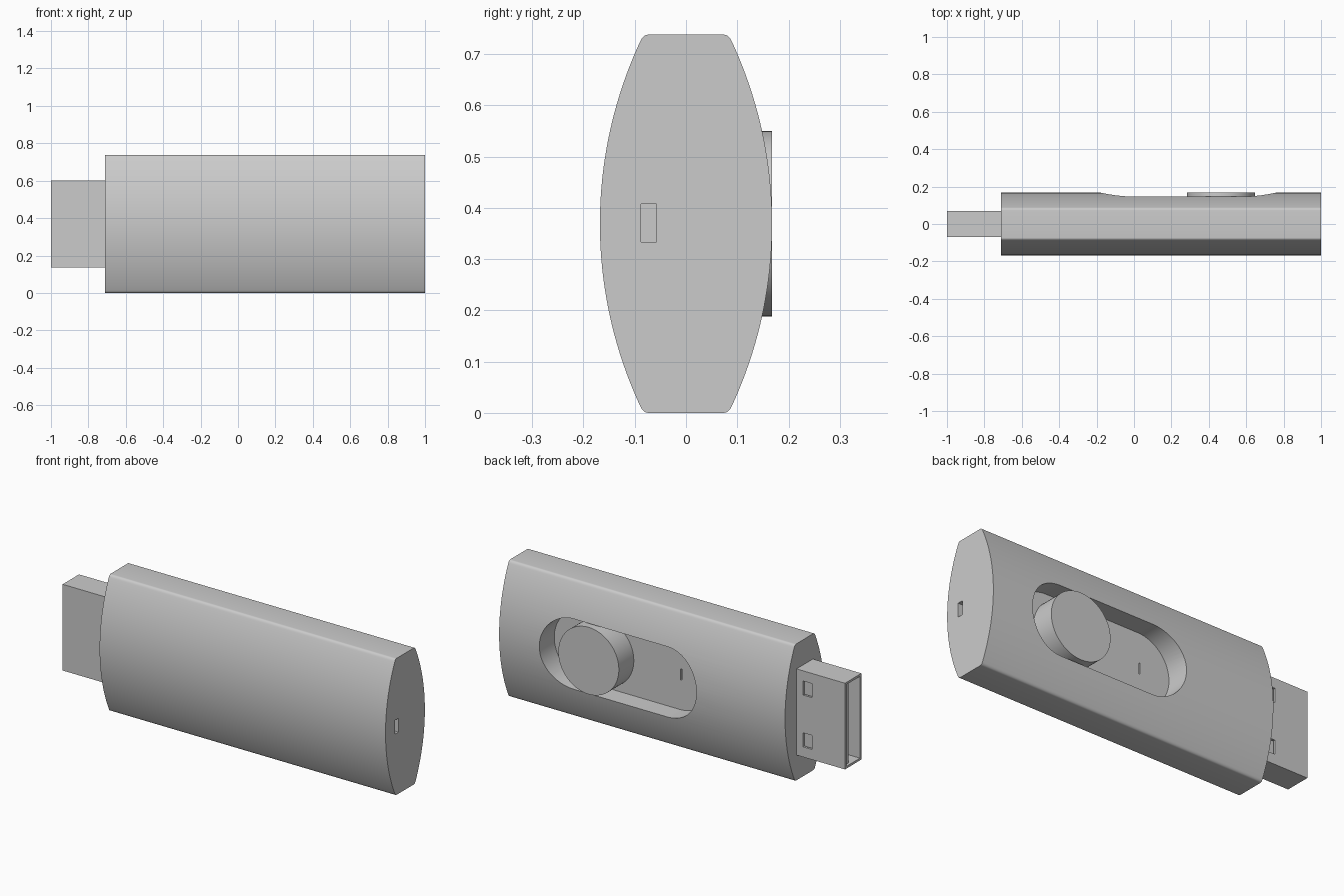
import bpy, bmesh, math
from mathutils import Matrix

if "Cube" in bpy.data.objects:
    bpy.data.objects.remove(bpy.data.objects["Cube"], do_unlink=True)

grey = bpy.data.materials.new("plain grey")
grey.use_nodes = True
grey.diffuse_color = (0.6, 0.6, 0.6, 1)
grey.node_tree.nodes["Principled BSDF"].inputs["Base Color"].default_value = (0.6, 0.6, 0.6, 1)

MID = 0.369          # mid height of the stick
BACK = 0.168         # half depth of the body
FLOOR = 0.04         # floor of the slider recess


def finish(name, bm):
    bmesh.ops.recalc_face_normals(bm, faces=bm.faces)
    mesh = bpy.data.meshes.new(name)
    bm.to_mesh(mesh)
    bm.free()
    mesh.materials.append(grey)
    ob = bpy.data.objects.new(name, mesh)
    bpy.context.collection.objects.link(ob)
    return ob


def prism(name, outline, offset):
    """Extrude a flat outline of 3D points along an offset."""
    bm = bmesh.new()
    face = bm.faces.new([bm.verts.new(p) for p in outline])
    new = bmesh.ops.extrude_face_region(bm, geom=[face])["geom"]
    verts = [v for v in new if isinstance(v, bmesh.types.BMVert)]
    bmesh.ops.translate(bm, verts=verts, vec=offset)
    return finish(name, bm)


def box(name, x, y, z):
    bm = bmesh.new()
    spans = (x, y, z)
    centre = [(a + b) / 2 for a, b in spans]
    size = [b - a for a, b in spans]
    bmesh.ops.create_cube(bm, size=1,
                          matrix=Matrix.Translation(centre) @ Matrix.Diagonal((*size, 1)))
    return finish(name, bm)


def stadium(x0, x1, r, y, n=32):
    """Rounded slot outline in the xz plane; x0 and x1 are the arc centres."""
    pts = []
    for cx, start in ((x1, -math.pi / 2), (x0, math.pi / 2)):
        for i in range(n + 1):
            a = start + math.pi * i / n
            pts.append((cx + r * math.cos(a), y, MID + r * math.sin(a)))
    return pts


def activate(ob):
    bpy.ops.object.select_all(action="DESELECT")
    ob.select_set(True)
    bpy.context.view_layer.objects.active = ob


def cut(ob, cutter):
    mod = ob.modifiers.new("cut", "BOOLEAN")
    mod.operation, mod.solver, mod.object = "DIFFERENCE", "EXACT", cutter
    activate(ob)
    bpy.ops.object.modifier_apply(modifier=mod.name)
    bpy.data.objects.remove(cutter, do_unlink=True)


def smooth(ob):
    activate(ob)
    bpy.ops.object.shade_smooth_by_angle(angle=math.radians(30))


# Body: bowed front and back, flat top and bottom with softened edges
R, REACH = 0.844, 0.355
sweep = math.asin(REACH / R)
side = []
for i in range(41):
    a = sweep * (2 * i / 40 - 1)
    side.append((BACK - R + R * math.cos(a), R * math.sin(a)))
start, corner, end = side[-1], (0.0836, MID), (0.073, MID)
for i in range(1, 7):
    t = i / 6
    fillet = [(1 - t) ** 2 * p + 2 * t * (1 - t) * q + t * t * r
              for p, q, r in zip(start, corner, end)]
    side.append(tuple(fillet))
    side.insert(0, (fillet[0], -fillet[1]))
ring = side + [(-y, -z) for y, z in side]
body = prism("body", [(-0.71, y, z + MID) for y, z in ring], (1.71, 0, 0))

# Slider recess, lanyard slot and a small mark in the recess floor
cut(body, prism("recess_cutter", stadium(0.01, 0.57, 0.19, FLOOR), (0, 0.3, 0)))
cut(body, box("slot_cutter", (0.96, 1.1), (-0.088, -0.058), (0.333, 0.408)))
cut(body, box("mark_cutter", (-0.004, 0.004), (FLOOR - 0.01, 0.1), (0.34, 0.4)))
smooth(body)

# Round slider button
smooth(prism("slider_button", stadium(0.465, 0.4651, 0.181, FLOOR - 0.005),
             (0, BACK - FLOOR + 0.005, 0)))

# Connector shell: hollow sleeve with two latch windows on the back
HALF = 0.233
WALL = 0.012
shell = box("connector_shell", (-1, -0.7), (-0.07, 0.07), (MID - HALF, MID + HALF))
cut(shell, box("mouth_cutter", (-1.1, -0.72), (WALL - 0.07, 0.07 - WALL),
               (MID - HALF + WALL, MID + HALF - WALL)))
for s in (-1, 1):
    z = MID + s * 0.14
    cut(shell, box("window_cutter", (-0.803, -0.749), (0.03, 0.1), (z - 0.038, z + 0.038)))

# Contact tongue with four strips
box("contact_tongue", (-0.985, -0.715), (0.02, 0.05),
    (MID - HALF + WALL, MID + HALF - WALL))
for i in range(4):
    z = MID + (i - 1.5) * 0.1
    box(f"contact_strip_{i + 1}", (-0.975, -0.75), (0.015, 0.021), (z - 0.02, z + 0.02))
